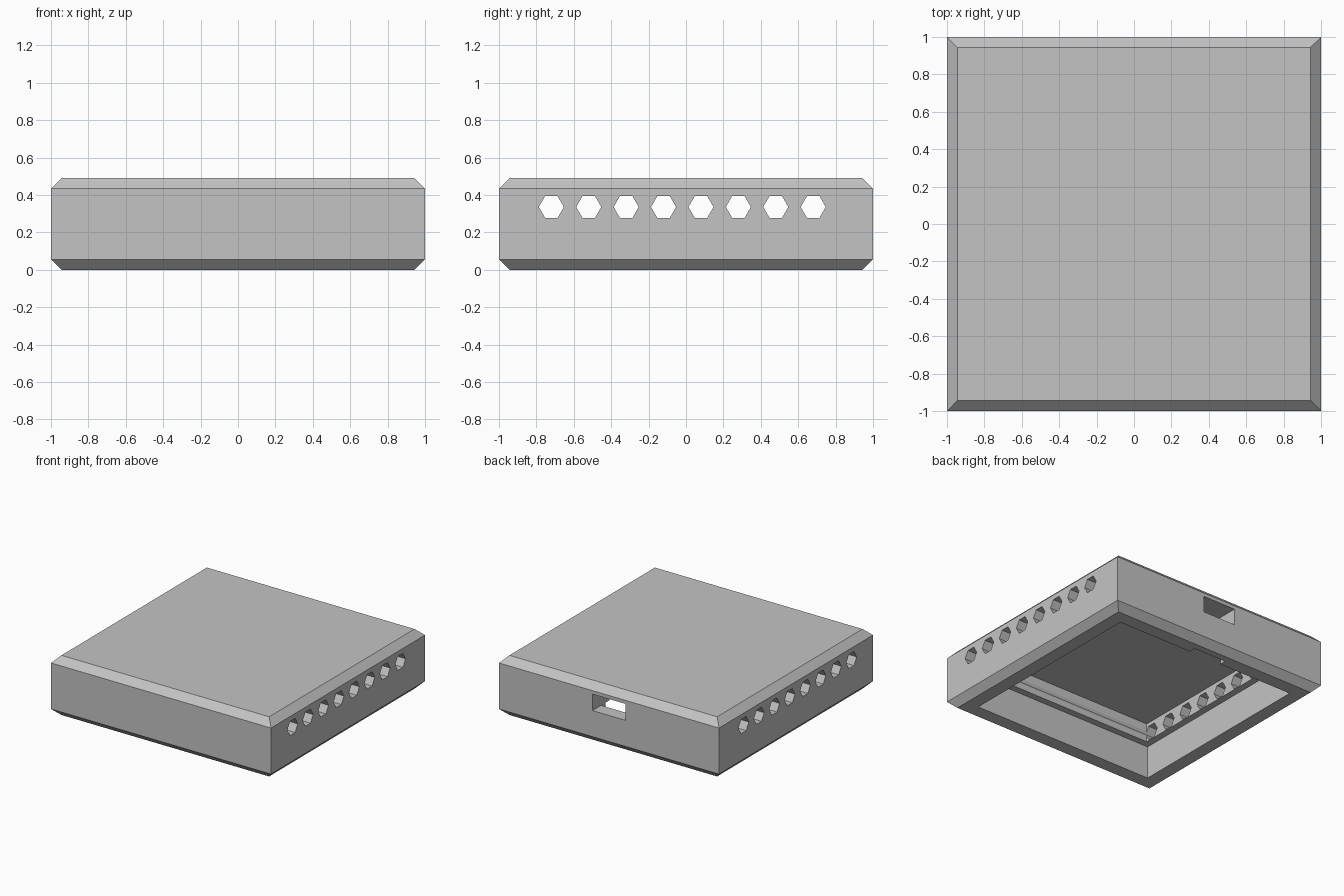
import bpy, bmesh, math
from mathutils import Matrix

cube = bpy.data.objects.get("Cube")
if cube:
    bpy.data.objects.remove(cube, do_unlink=True)

HEIGHT, STEP = 0.49, 0.056       # case height, and the unit for chamfer and wall steps
LEDGE, CEILING = 0.27, HEIGHT - STEP
POCKET = 1 - 3 * STEP            # half width of the lower pocket

grey = bpy.data.materials.new("grey_plastic")
grey.use_nodes = True
grey.diffuse_color = (0.55, 0.55, 0.55, 1)
grey.node_tree.nodes["Principled BSDF"].inputs["Base Color"].default_value = grey.diffuse_color


def new_object(name, bm):
    bmesh.ops.recalc_face_normals(bm, faces=bm.faces)
    mesh = bpy.data.meshes.new(name)
    bm.to_mesh(mesh)
    bm.free()
    mesh.materials.append(grey)
    obj = bpy.data.objects.new(name, mesh)
    bpy.context.collection.objects.link(obj)
    return obj


def box_cutter(name, low, high):
    bm = bmesh.new()
    size = [b - a for a, b in zip(low, high)]
    mid = [(a + b) / 2 for a, b in zip(low, high)]
    bmesh.ops.create_cube(bm, size=1, matrix=Matrix.Translation(mid) @ Matrix.Diagonal((*size, 1)))
    return new_object(name, bm)


# Outer shell: square rings give mitred chamfers at the top and bottom
bm = bmesh.new()
rings = []
for half, z in ((1 - STEP, 0), (1, STEP), (1, CEILING), (1 - STEP, HEIGHT)):
    rings.append([bm.verts.new((sx * half, sy * half, z))
                  for sx, sy in ((-1, -1), (1, -1), (1, 1), (-1, 1))])
for a, b in zip(rings, rings[1:]):
    for i in range(4):
        j = (i + 1) % 4
        bm.faces.new((a[i], a[j], b[j], b[i]))
bm.faces.new(rings[0])
bm.faces.new(rings[-1])
case = new_object("case_cover", bm)

# Vent holes: one row of hexagonal prisms through both side walls
bm = bmesh.new()
for i in range(8):
    place = Matrix.Translation((0, -0.72 + 0.2 * i, 0.336)) @ Matrix.Rotation(math.pi / 2, 4, "Y")
    # A corner of each hexagon points along the wall
    turn = Matrix.Rotation(math.pi / 6, 4, "Z")
    ret = bmesh.ops.create_cone(bm, cap_ends=True, segments=6, radius1=0.067,
                                radius2=0.067, depth=2.2)
    verts = ret["verts"]
    if max(v.co.y for v in verts) < 0.066:
        bmesh.ops.transform(bm, matrix=turn, verts=verts)
    bmesh.ops.transform(bm, matrix=place, verts=verts)
vents = new_object("vent_cutter", bm)

# Stepped interior, open at the bottom, with a connector port in the back wall
inner = POCKET - STEP
cutters = [
    box_cutter("pocket_cutter", (-POCKET, -POCKET, -0.1), (POCKET, POCKET, LEDGE)),
    box_cutter("upper_cutter", (-inner, -inner, 0.1), (inner, inner, CEILING - 0.01)),
    box_cutter("channel_cutter", (-0.15, 0.6, -0.1), (0.15, POCKET + STEP, 0.405)),
    box_cutter("port_cutter", (-0.15, 0.6, LEDGE), (0.15, 1.1, 0.405)),
    vents,
]
for cutter in cutters:
    cutter.hide_render = True
    mod = case.modifiers.new(cutter.name, "BOOLEAN")
    mod.operation = "DIFFERENCE"
    mod.solver = "EXACT"
    mod.object = cutter

# Bake the cuts and remove the cutters
bpy.context.view_layer.update()
graph = bpy.context.evaluated_depsgraph_get()
result = bpy.data.meshes.new_from_object(case.evaluated_get(graph))
case.modifiers.clear()
case.data = result
for cutter in cutters:
    bpy.data.objects.remove(cutter, do_unlink=True)
